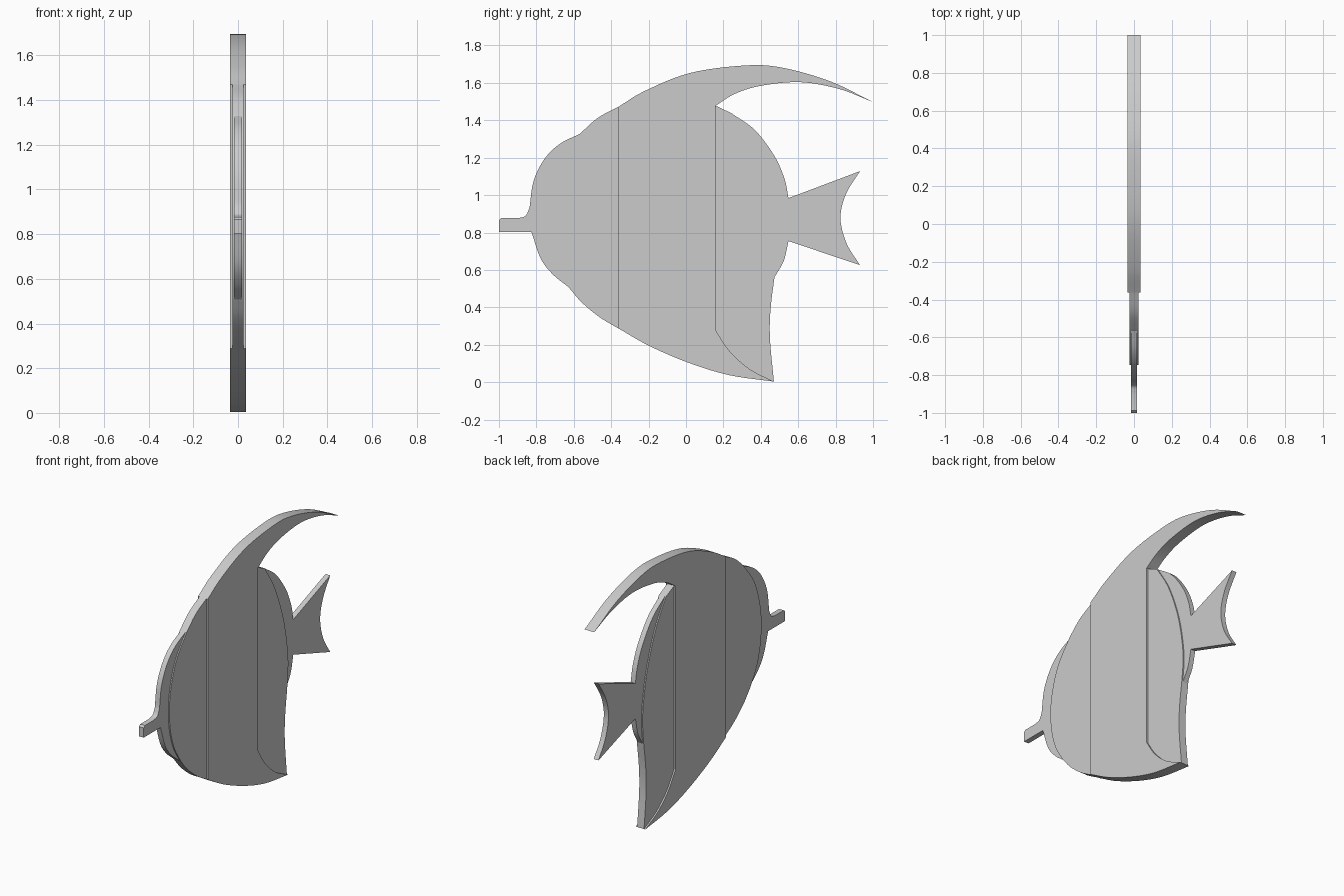
import bpy, bmesh
from mathutils import Vector

if "Cube" in bpy.data.objects:
    bpy.data.objects.remove(bpy.data.objects["Cube"])


def spline(pts, steps=6):
    """Smooth curve through (y, z) points; two points give a straight line."""
    p = [Vector(q) for q in pts]
    if len(p) == 2:
        return p
    p = [2 * p[0] - p[1]] + p + [2 * p[-1] - p[-2]]
    out = []
    for a, b, c, d in zip(p, p[1:], p[2:], p[3:]):
        for i in range(steps):
            t = i / steps
            out.append(0.5 * (2 * b + (c - a) * t + (2 * a - 5 * b + 4 * c - d) * t * t
                              + (3 * b - a - 3 * c + d) * t ** 3))
    return out + [p[-2]]


def plate(name, half, *edges):
    """Flat plate in the YZ plane, outlined by chained edge curves."""
    outline = []
    for e in edges:
        for q in e:
            if not outline or (q - outline[-1]).length > 1e-4:
                outline.append(q)
    if (outline[0] - outline[-1]).length < 1e-4:
        outline.pop()
    bm = bmesh.new()
    face = bm.faces.new([bm.verts.new((-half, q.x, q.y)) for q in outline])
    ext = bmesh.ops.extrude_face_region(bm, geom=[face], use_keep_orig=True)
    new = [g for g in ext["geom"] if isinstance(g, bmesh.types.BMVert)]
    bmesh.ops.translate(bm, verts=new, vec=(2 * half, 0, 0))
    bmesh.ops.recalc_face_normals(bm, faces=bm.faces)
    me = bpy.data.meshes.new(name)
    bm.to_mesh(me)
    bm.free()
    ob = bpy.data.objects.new(name, me)
    bpy.context.collection.objects.link(ob)
    bpy.ops.object.select_all(action='DESELECT')
    ob.select_set(True)
    bpy.context.view_layer.objects.active = ob
    bpy.ops.object.shade_smooth_by_angle()


THIN, MID, THICK = 0.017, 0.025, 0.035

# Shared seams between the stripes
face_seam = spline([(-.567, 1.328), (-.677, 1.177), (-.738, .98), (-.741, .79), (-.7, .63), (-.628, .508)])
back_seam = spline([(.243, 1.438), (.35, 1.262), (.436, 1.032), (.478, .818), (.484, .684), (.473, .561)])
fin_seam = spline([(.158, .278), (.233, .166), (.34, .07), (.47, .003)])

# Face with snout
plate("face", THIN, face_seam,
      spline([(-.628, .508), (-.714, .578), (-.778, .663), (-.826, .802)]),
      spline([(-.826, .802), (-1, .802)]),
      spline([(-1, .865), (-.988, .877)]),
      spline([(-.895, .877), (-.858, .889), (-.837, .93)]),
      spline([(-.837, .93), (-.815, 1.075), (-.757, 1.193), (-.676, 1.273), (-.567, 1.328)]))

# Front stripe
plate("front_stripe", MID, face_seam,
      spline([(-.628, .508), (-.559, .428), (-.463, .348), (-.363, .288)]),
      spline([(-.363, 1.471), (-.473, 1.412), (-.567, 1.328)]))

# Middle stripe with the long swept dorsal fin
plate("middle_stripe", THICK,
      spline([(-.363, .288), (-.195, .193), (.018, .102), (.233, .037), (.47, .003)]),
      fin_seam[::-1],
      spline([(.158, 1.478), (.259, 1.54), (.393, 1.583), (.607, 1.604), (.82, 1.567), (1, 1.497)]),
      spline([(1, 1.497), (.767, 1.61), (.5, 1.684), (.3, 1.692), (.018, 1.652),
              (-.222, 1.556), (-.363, 1.471)]))

# Rear stripe with the lower fin
plate("rear_stripe", MID,
      spline([(.158, 1.478), (.243, 1.438)]), back_seam,
      spline([(.473, .561), (.452, .39), (.449, .23), (.47, .003)]),
      fin_seam[::-1])

# Thin rear rim of the body
plate("rear_rim", THIN, back_seam,
      spline([(.473, .561), (.522, .647), (.548, .754)]),
      spline([(.548, .984), (.527, 1.086), (.473, 1.209), (.368, 1.348), (.243, 1.438)]))

# Tail
plate("tail", THIN,
      spline([(.548, .754), (.93, .626)]),
      spline([(.93, .626), (.858, .743), (.826, .877), (.855, 1.005), (.93, 1.128)]),
      spline([(.93, 1.128), (.548, .984)]))
